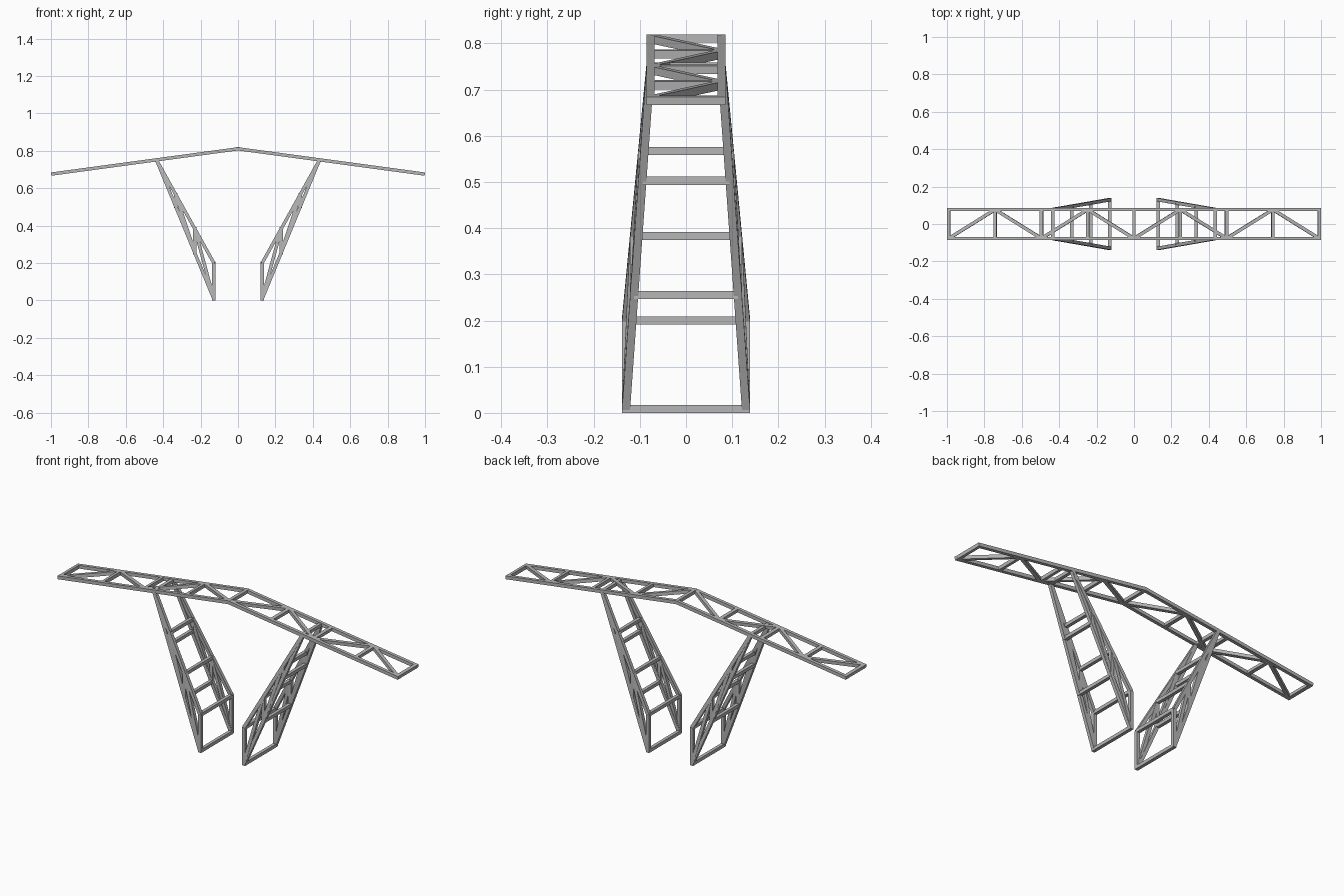
import bpy
import bmesh
from mathutils import Vector, Matrix

if "Cube" in bpy.data.objects:
    bpy.data.objects.remove(bpy.data.objects["Cube"])

steel = bpy.data.materials.new("grey steel")
grey = (0.47, 0.47, 0.47, 1)
steel.diffuse_color = grey
steel.use_nodes = True
steel.node_tree.nodes["Principled BSDF"].inputs["Base Color"].default_value = grey

SIZE = 0.0175
SIDES = (-1, 1)


def beam(bm, a, b, hint, size=SIZE):
    """Square bar from a to b with one pair of faces turned towards hint."""
    a, b = Vector(a), Vector(b)
    d = (b - a).normalized()
    u = Vector(hint)
    u = (u - d * u.dot(d)).normalized()
    v = d.cross(u)
    frame = Matrix((u, v, d)).transposed().to_4x4()
    frame.translation = (a + b) / 2
    scale = Matrix.Diagonal((size, size, (b - a).length, 1))
    bmesh.ops.create_cube(bm, size=1, matrix=frame @ scale)


def part(name, bars, mirror=True):
    bm = bmesh.new()
    for bar in bars:
        beam(bm, *bar)
    mesh = bpy.data.meshes.new(name)
    bm.to_mesh(mesh)
    bm.free()
    mesh.materials.append(steel)
    obj = bpy.data.objects.new(name, mesh)
    bpy.context.collection.objects.link(obj)
    if mirror:
        mod = obj.modifiers.new("mirror", 'MIRROR')
        mod.use_axis[0] = True
        mod.use_bisect_axis[0] = True
    return obj


# Roof: flat truss on each slope
END, APEX, EAVE, HALF = 0.99, 0.811, 0.677, 0.077
slope = (APEX - EAVE) / END
normal = (slope, 0, 1)


def roof(x, side):
    return Vector((x, side * HALF, APEX - slope * x))


nodes = [END * i / 4 for i in range(5)]
part("roof_chords", [(roof(-0.02, s), roof(0.999, s), normal) for s in SIDES])
part("roof_crossbars", [(roof(x, -1), roof(x, 1), normal) for x in nodes[1:]])
part("ridge_crossbar", [(roof(0, -1), roof(0, 1), (0, 0, 1))], mirror=False)
part("roof_diagonals", [
    (roof(nodes[i], -1 if i % 2 == 0 else 1),
     roof(nodes[i + 1], 1 if i % 2 == 0 else -1), normal) for i in range(4)])

# Legs: leaning tapered trusses with an outer and an inner chord
FOOT_X, TOP_X, TOP_Z, KNEE_Z = 0.129, 0.435, 0.75, 0.2


def leg(t, side, base):
    y = 0.13 + (HALF - 0.13) * t
    return Vector((FOOT_X + (TOP_X - FOOT_X) * t, side * y, base + (TOP_Z - base) * t))


def outer(i, side):
    return leg(i / 3, side, 0.008)


def inner(i, side):
    return leg(i / 3, side, KNEE_Z)


across = (0, 1, 0)
part("leg_outer_chords", [(outer(0, s), outer(3, s), across) for s in SIDES])
part("leg_inner_chords", [(inner(0, s), inner(3, s), across) for s in SIDES])
part("leg_posts", [((FOOT_X, s * 0.13, 0), inner(0, s), across) for s in SIDES])
part("leg_struts", [(outer(i, s), inner(i, s), across) for s in SIDES for i in (1, 2)])
part("leg_diagonals", [(outer(i, s), inner(i + 1, s), across) for s in SIDES for i in (0, 1)])
part("leg_outer_crossbars", [(outer(i, -1), outer(i, 1), (0, 0, 1)) for i in range(4)])
part("leg_inner_crossbars", [(inner(i, -1), inner(i, 1), (0, 0, 1)) for i in range(3)])
